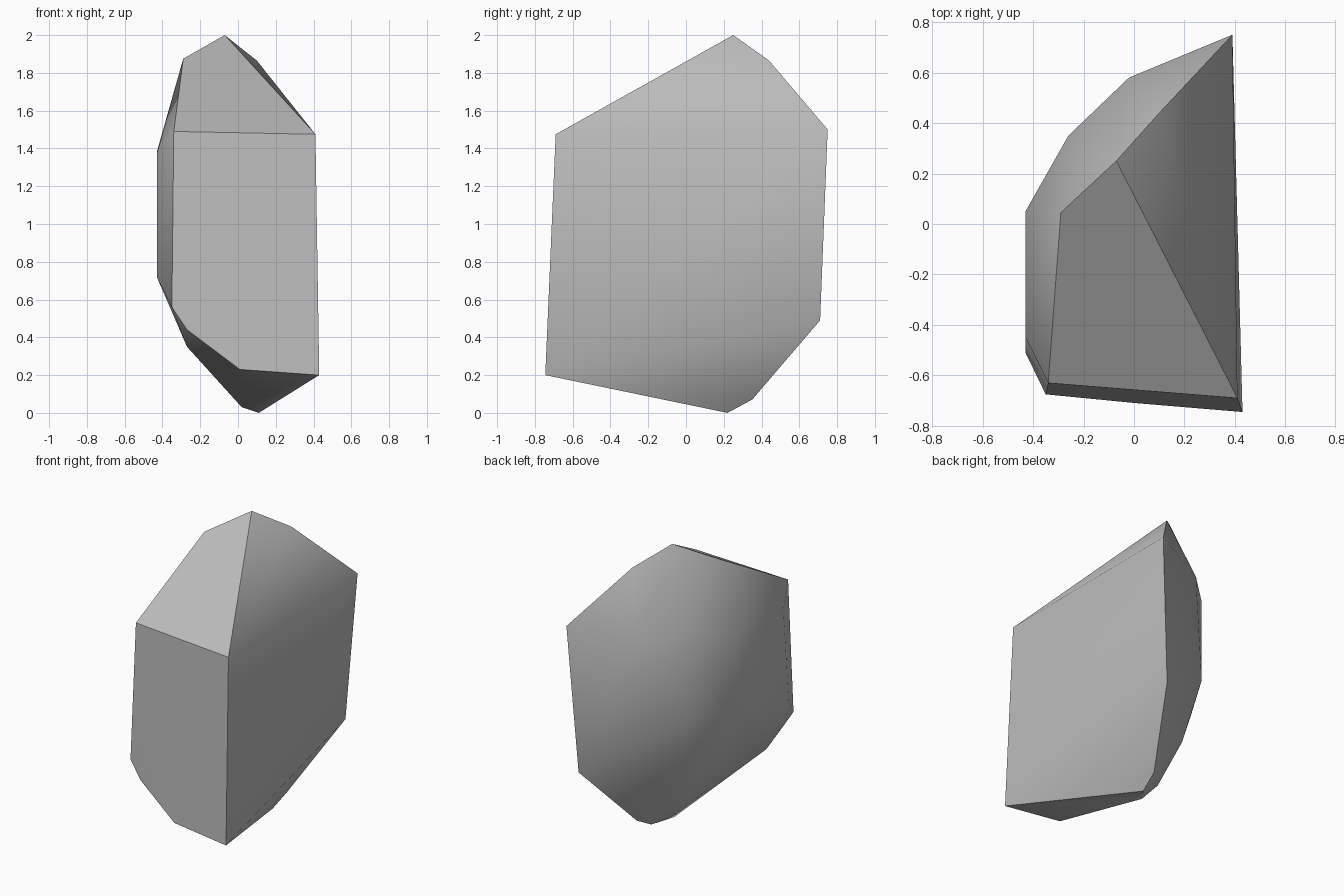
import bpy, bmesh, math

cube = bpy.data.objects.get("Cube")
if cube:
    bpy.data.objects.remove(cube)

# Stone colour
stone = bpy.data.materials.new("stone grey")
stone.use_nodes = True
colour = (0.5, 0.5, 0.5, 1)
stone.diffuse_color = colour
stone.node_tree.nodes["Principled BSDF"].inputs["Base Color"].default_value = colour

# Corners of the flat broken sides: front, flank and sloping top
front_corners = [(-.34, -.63, 1.49), (.41, -.69, 1.475), (.43, -.745, .2),
                 (.01, -.71, .23), (-.27, -.68, .44), (-.35, -.675, .56)]
flank_corners = [(.39, .75, 1.5), (.325, .71, .49)]
top_ridge = [(-.29, .045, 1.875), (-.07, .25, 2), (.1, .44, 1.865)]

# Corners of the rounded back and the underside
back_upper = [(-.02, .58, 1.44), (-.26, .35, 1.45), (-.43, .05, 1.38), (-.43, -.45, 1.37)]
back_lower = [(-.26, .35, .88), (-.43, .05, .84), (-.43, -.51, .72)]
underside = [(-.15, .29, .42), (-.27, -.49, .35), (-.06, .16, .13),
             (.02, .1, .03), (.11, .22, 0), (.13, .35, .07)]

# Wrap the corners in one convex stone
bm = bmesh.new()
for p in front_corners + flank_corners + top_ridge + back_upper + back_lower + underside:
    bm.verts.new(p)
hull = bmesh.ops.convex_hull(bm, input=bm.verts)
loose = [v for v in bm.verts if not v.link_faces]
bmesh.ops.delete(bm, geom=loose, context='VERTS')
bmesh.ops.dissolve_limit(bm, angle_limit=math.radians(2), verts=bm.verts, edges=bm.edges)
bmesh.ops.recalc_face_normals(bm, faces=bm.faces)

mesh = bpy.data.meshes.new("rock_shard")
bm.to_mesh(mesh)
bm.free()
mesh.materials.append(stone)
rock = bpy.data.objects.new("rock_shard", mesh)
bpy.context.collection.objects.link(rock)

# Crisp broken edges, soft worn back
bpy.ops.object.select_all(action='DESELECT')
rock.select_set(True)
bpy.context.view_layer.objects.active = rock
bpy.ops.object.shade_smooth_by_angle(angle=math.radians(39))
